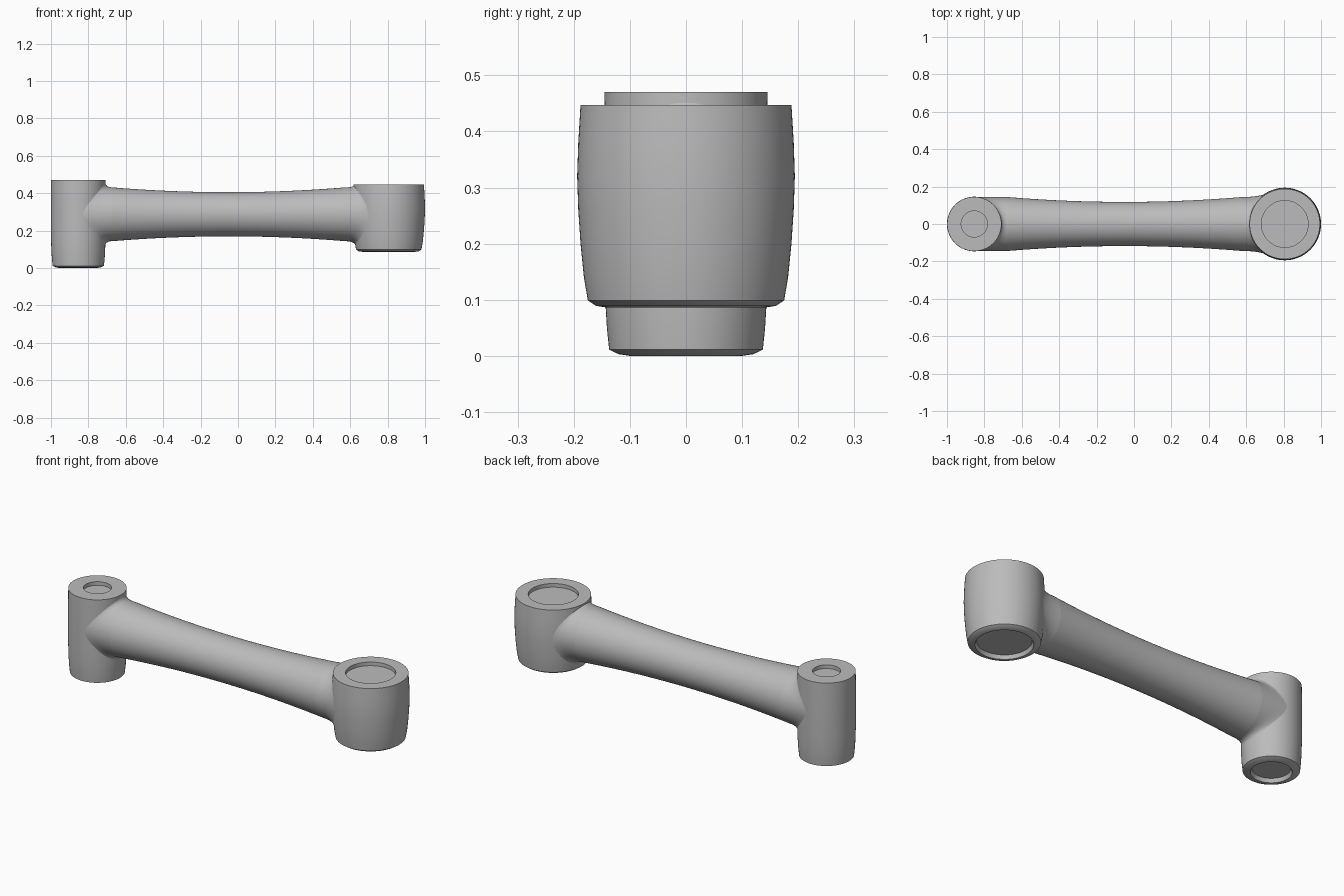
import bpy, bmesh
from math import sin, cos, pi, sqrt

if "Cube" in bpy.data.objects:
    bpy.data.objects.remove(bpy.data.objects["Cube"])

grey = bpy.data.materials.new("light_grey")
grey.use_nodes = True
grey.diffuse_color = (0.5, 0.5, 0.5, 1)
grey.node_tree.nodes["Principled BSDF"].inputs["Base Color"].default_value = (0.5, 0.5, 0.5, 1)

SEG = 96
AXIS_Z = 0.287
TUBE_R = 0.144
START, END = -0.675, 0.575


def skin(name, rings, cap=False):
    """Join equal rings of points into a smooth shell, optionally capping both ends."""
    bm = bmesh.new()
    loops = [[bm.verts.new(p) for p in ring] for ring in rings]
    for a, b in zip(loops, loops[1:]):
        for i in range(SEG):
            j = (i + 1) % SEG
            bm.faces.new((a[i], a[j], b[j], b[i]))
    if cap:
        bm.faces.new(loops[0])
        bm.faces.new(loops[-1])
    bmesh.ops.recalc_face_normals(bm, faces=bm.faces)
    mesh = bpy.data.meshes.new(name)
    bm.to_mesh(mesh)
    bm.free()
    mesh.materials.append(grey)
    obj = bpy.data.objects.new(name, mesh)
    bpy.context.collection.objects.link(obj)
    bpy.ops.object.select_all(action="DESELECT")
    obj.select_set(True)
    bpy.context.view_layer.objects.active = obj
    bpy.ops.object.shade_smooth_by_angle(angle=pi / 6)
    return obj


ANGLES = [2 * pi * i / SEG for i in range(SEG)]


def housing(name, cx, wall, bottom, top, rim, hole):
    """Upright joint: bevelled foot, bulged wall, shallow round pockets at both ends."""
    low, high = wall[0][1], wall[-1][1]
    profile = [(rim - 0.008, bottom + 0.02), (rim, bottom), (rim + 0.02, bottom + 0.003)]
    profile += wall
    profile += [(hole, top), (hole, top - 0.02)]
    return skin(name, [[(cx + r * cos(a), r * sin(a), z) for a in ANGLES]
                       for r, z in profile], cap=True)


def wall_radius(wall, z):
    """Housing radius at a given height."""
    for (r0, z0), (r1, z1) in zip(wall, wall[1:]):
        if z <= z1:
            t = max(0, (z - z0) / (z1 - z0))
            return r0 + (r1 - r0) * t
    return wall[-1][0]


def collar(name, start, cx, wall, side, grow_y, grow_up, grow_down, steps=14):
    """Fillet sweeping from the round tube end onto the housing wall."""
    def hit(y, z):
        r = wall_radius(wall, z) - 0.002
        return cx + side * sqrt(max(0, r * r - y * y))

    rings = []
    for k in range(steps + 1):
        t = k / steps
        ring = []
        for a in ANGLES:
            y0, z0 = TUBE_R * cos(a), AXIS_Z + TUBE_R * sin(a)
            y2 = (TUBE_R + grow_y) * cos(a)
            z2 = z0 + (grow_up if sin(a) > 0 else grow_down) * sin(a)
            x1, x2 = hit(y0, z2), hit(y2, z2)
            x = (1 - t) ** 2 * start + 2 * t * (1 - t) * x1 + t * t * x2
            ring.append((x, y0 + (y2 - y0) * t * t, z0 + (z2 - z0) * t * t))
        rings.append(ring)
    return skin(name, rings)


# Joint housings
small_wall = [(0.137, 0.011), (0.141, 0.05), (0.144, 0.1), (0.146, 0.18),
              (0.146, 0.36), (0.145, 0.47)]
large_wall = [(0.175, 0.099), (0.182, 0.14), (0.188, 0.2), (0.192, 0.26),
              (0.194, 0.32), (0.192, 0.38), (0.188, 0.447)]
SMALL_X, LARGE_X = -0.854, 0.806
housing("small_joint", SMALL_X, small_wall, 0, 0.47, 0.1, 0.07)
housing("large_joint", LARGE_X, large_wall, 0.086, 0.447, 0.14, 0.125)

# Waisted connecting tube
tube = []
for k in range(41):
    u = k / 20 - 1
    r = 0.118 + (TUBE_R - 0.118) * u * u
    x = START + (END - START) * k / 40
    tube.append([(x, r * cos(a), AXIS_Z + r * sin(a)) for a in ANGLES])
skin("link_tube", tube)

# Blended collars
collar("small_collar", START, SMALL_X, small_wall, 1, 0, 0.035, 0.035)
collar("large_collar", END, LARGE_X, large_wall, -1, 0.026, 0.014, 0.04)
